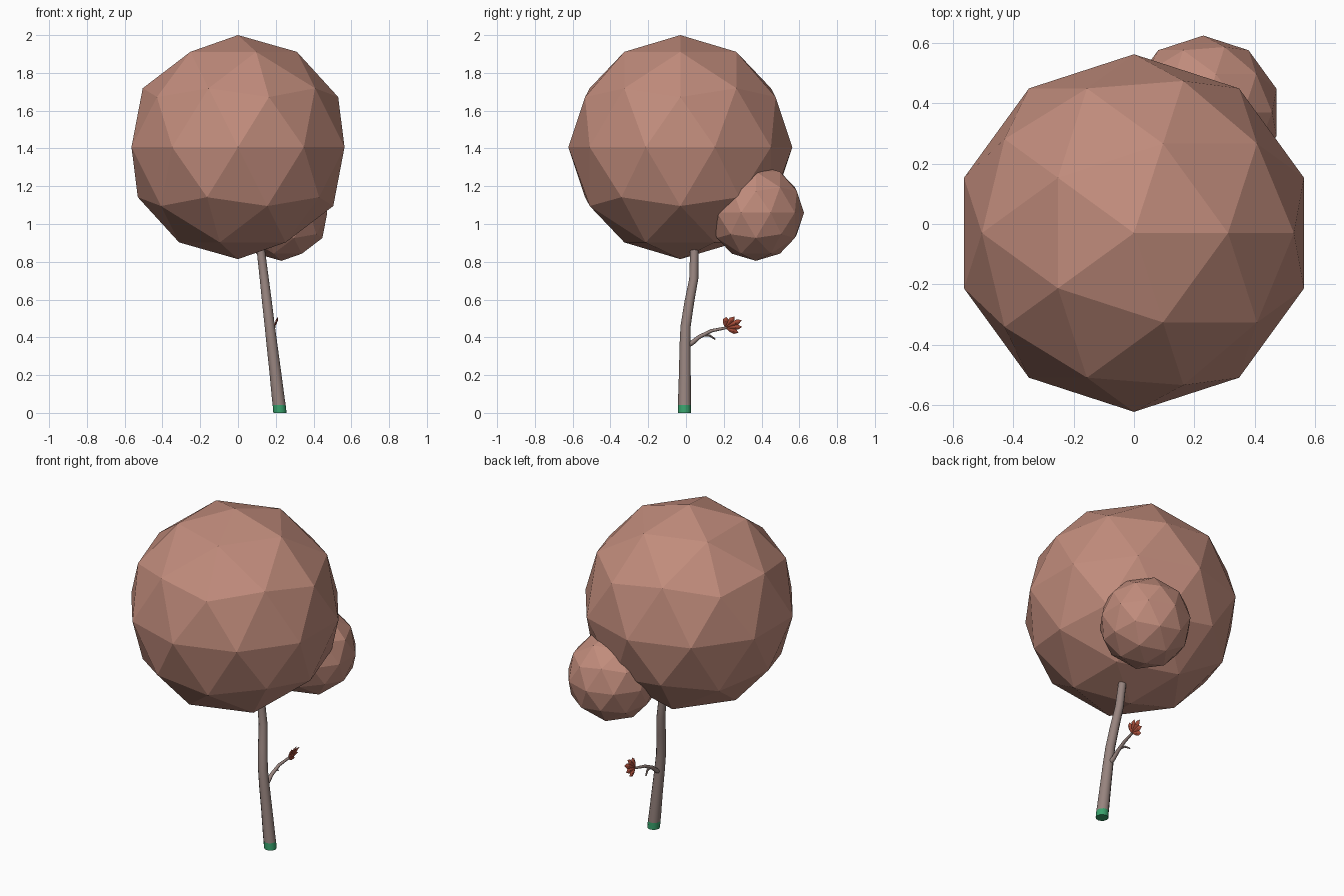
import bpy, bmesh, math
from mathutils import Vector

if "Cube" in bpy.data.objects:
    bpy.data.objects.remove(bpy.data.objects["Cube"])


def material(name, rgb):
    m = bpy.data.materials.new(name)
    m.diffuse_color = (*rgb, 1)
    m.use_nodes = True
    m.node_tree.nodes["Principled BSDF"].inputs["Base Color"].default_value = m.diffuse_color
    return m


FOLIAGE = material("foliage", (0.53, 0.26, 0.20))
BARK = material("bark", (0.31, 0.23, 0.21))
GREEN = material("moss_green", (0.04, 0.36, 0.15))
RED = material("leaf_red", (0.42, 0.08, 0.045))


def finish(name, bm, mat, smooth=False):
    bmesh.ops.recalc_face_normals(bm, faces=bm.faces)
    me = bpy.data.meshes.new(name)
    bm.to_mesh(me)
    bm.free()
    me.materials.append(mat)
    ob = bpy.data.objects.new(name, me)
    bpy.context.collection.objects.link(ob)
    if smooth:
        bpy.ops.object.select_all(action='DESELECT')
        ob.select_set(True)
        bpy.context.view_layer.objects.active = ob
        bpy.ops.object.shade_smooth_by_angle(angle=math.radians(50))
    return ob


def crown(name, centre, radius):
    bpy.ops.mesh.primitive_ico_sphere_add(subdivisions=2, radius=radius, location=centre)
    bpy.context.object.name = name
    bpy.context.object.data.materials.append(FOLIAGE)


def tube(name, path, mat, sides, level=False):
    """Capped tube through (x, y, z, radius) points; level keeps rings horizontal."""
    bm = bmesh.new()
    pts = [Vector(p[:3]) for p in path]
    rings = []
    for i, p in enumerate(path):
        t = pts[min(i + 1, len(pts) - 1)] - pts[max(i - 1, 0)]
        if level:
            u, v = Vector((1, 0, 0)), Vector((0, 1, 0))
        else:
            u = t.cross(Vector((1, 0, 0))).normalized()
            v = t.cross(u).normalized()
        angles = [2 * math.pi * k / sides for k in range(sides)]
        rings.append([bm.verts.new(pts[i] + p[3] * (math.cos(a) * u + math.sin(a) * v))
                      for a in angles])
    for a, b in zip(rings, rings[1:]):
        for k in range(sides):
            n = (k + 1) % sides
            bm.faces.new((a[k], a[n], b[n], b[k]))
    bm.faces.new(rings[0])
    bm.faces.new(rings[-1])
    return finish(name, bm, mat, True)


# Faceted crowns
crown("large_crown", (0, -0.03, 1.407), 0.593)
crown("small_crown", (0.23, 0.37, 1.06), 0.255)

# Trunk with its green foot
tube("trunk_foot", [(0.222, -0.008, 0, 0.035), (0.218, -0.008, 0.042, 0.0345)],
     GREEN, 12, True)
tube("trunk", [(0.218, -0.008, 0.042, 0.0345), (0.214, -0.008, 0.07, 0.034),
               (0.197, -0.006, 0.22, 0.031), (0.180, -0.005, 0.36, 0.029),
               (0.168, -0.002, 0.46, 0.027), (0.153, 0.018, 0.59, 0.026),
               (0.139, 0.041, 0.71, 0.024), (0.121, 0.044, 0.86, 0.022),
               (0.115, 0.044, 0.91, 0.021)], BARK, 12, True)

# Side branch and twig
tube("branch", [(0.178, 0.005, 0.355, 0.014), (0.176, 0.035, 0.373, 0.013),
                (0.176, 0.07, 0.402, 0.011), (0.180, 0.135, 0.435, 0.009),
                (0.190, 0.215, 0.451, 0.007)], BARK, 8)
tube("twig", [(0.177, 0.085, 0.41, 0.007), (0.170, 0.125, 0.41, 0.006),
              (0.160, 0.155, 0.39, 0.004)], BARK, 6)

# Fan of red leaf lobes at the branch tip
base = Vector((0.192, 0.205, 0.452))
across = Vector((0, 1, 0))
up = Vector((0.35, 0, 1)).normalized()
face = across.cross(up)
for i, (deg, length) in enumerate([(-22, 0.078), (2, 0.092), (25, 0.10), (50, 0.08), (82, 0.06)]):
    a = math.radians(deg)
    d = math.cos(a) * across + math.sin(a) * up
    s = -math.sin(a) * across + math.cos(a) * up
    bm = bmesh.new()
    rim = [bm.verts.new(base + d * length * f + s * w)
           for f, w in [(0, 0), (0.4, 0.012), (0.75, 0.015), (1, 0), (0.75, -0.015), (0.4, -0.012)]]
    for side in (-1, 1):
        mid = bm.verts.new(base + d * length * 0.65 + face * 0.006 * side)
        for k in range(6):
            bm.faces.new((rim[k], rim[(k + 1) % 6], mid))
    finish(f"leaf_lobe_{i + 1}", bm, RED)
